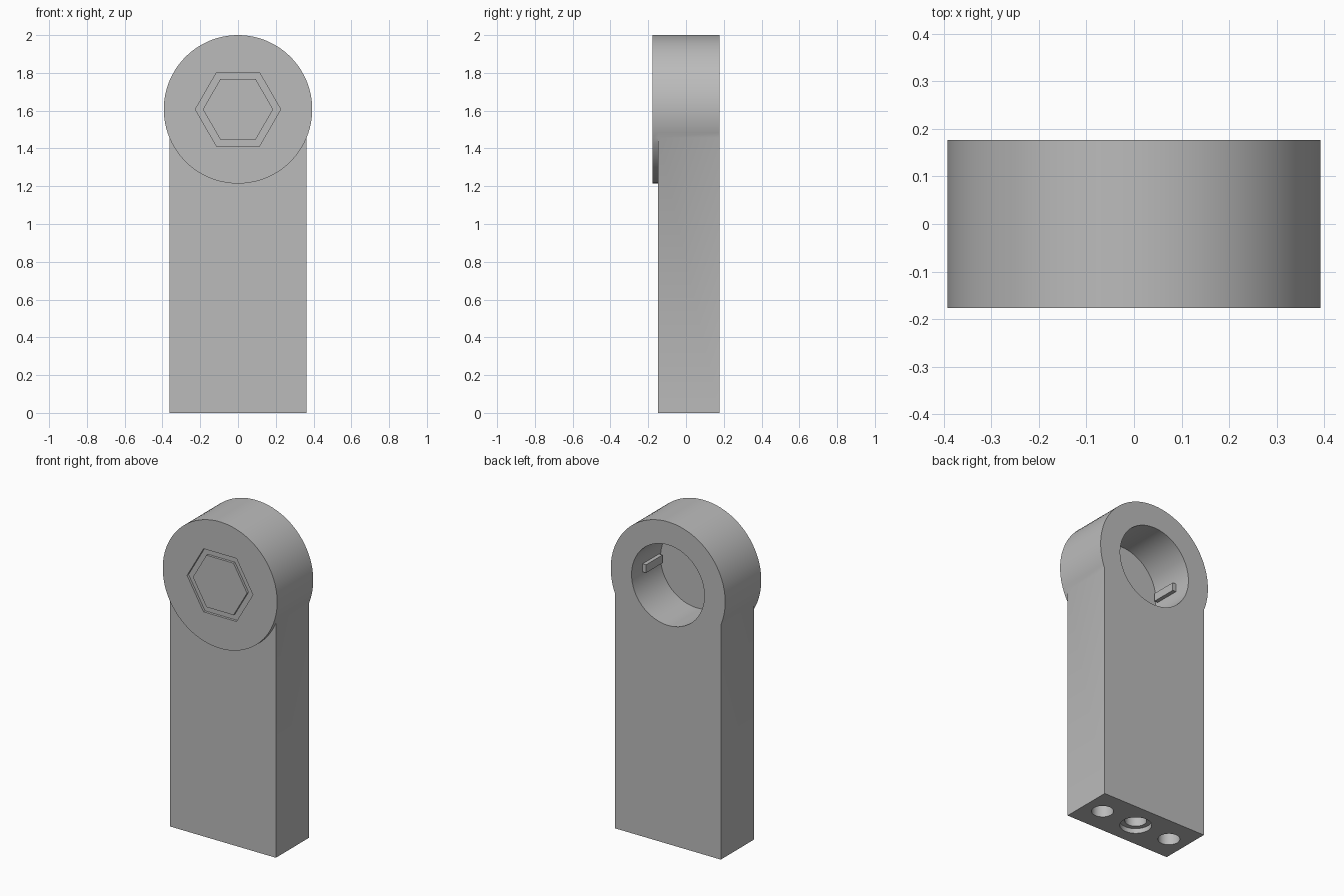
import bpy, bmesh, math
from mathutils import Matrix

if "Cube" in bpy.data.objects:
    bpy.data.objects.remove(bpy.data.objects["Cube"])

R, CZ = 0.393, 1.607           # head radius and centre height
HW = 0.363                     # shank half width
YF, YM, YB = -0.177, -0.147, 0.177

grey = bpy.data.materials.new("grey plastic")
grey.diffuse_color = (0.5, 0.5, 0.5, 1)
grey.use_nodes = True
grey.node_tree.nodes["Principled BSDF"].inputs["Base Color"].default_value = grey.diffuse_color


def finish(bm, name):
    bmesh.ops.recalc_face_normals(bm, faces=bm.faces[:])
    me = bpy.data.meshes.new(name)
    bm.to_mesh(me)
    bm.free()
    me.materials.append(grey)
    ob = bpy.data.objects.new(name, me)
    bpy.context.collection.objects.link(ob)
    return ob


def lathe(bm, profile, n, mat, ring=False):
    """Turn (radius, height) points about z; ring closes the profile on itself."""
    rows = [[bm.verts.new(mat @ Matrix.Rotation(2 * math.pi * i / n, 4, 'Z')
                          @ Matrix.Translation((r, 0, h)).translation)
             for i in range(n)] for r, h in profile]
    pairs = list(zip(rows, rows[1:]))
    if ring:
        pairs.append((rows[-1], rows[0]))
    else:
        bm.faces.new(rows[0])
        bm.faces.new(rows[-1])
    for a, b in pairs:
        for i in range(n):
            j = (i + 1) % n
            bm.faces.new((a[i], a[j], b[j], b[i]))


# Head and shank as one solid
bm = bmesh.new()
a0 = -math.acos(HW / R)
NU, NL = 54, 32
up = [a0 + (math.pi - 2 * a0) * i / NU for i in range(NU + 1)]
low = [math.pi - a0 + (math.pi + 2 * a0) * i / NL for i in range(1, NL)]


def arc(angles, y):
    return [bm.verts.new((R * math.cos(a), y, CZ + R * math.sin(a))) for a in angles]


front, mid, back = arc(up + low, YF), arc(up + low, YM), arc(up, YB)
n = len(front)
rf, lf = bm.verts.new((HW, YM, 0)), bm.verts.new((-HW, YM, 0))
rb, lb = bm.verts.new((HW, YB, 0)), bm.verts.new((-HW, YB, 0))
bm.faces.new(front)
for i in range(n):
    j = (i + 1) % n
    bm.faces.new((front[i], front[j], mid[j], mid[i]))
for i in range(NU):
    bm.faces.new((mid[i], mid[i + 1], back[i + 1], back[i]))
bm.faces.new(mid[NU:] + [mid[0], rf, lf])
bm.faces.new(back + [lb, rb])
bm.faces.new((mid[0], back[0], rb, rf))
bm.faces.new((mid[NU], back[NU], lb, lf))
bm.faces.new((rf, lf, lb, rb))
body = finish(bm, "arm_body")

# Cutter: back socket, hexagonal front groove, holes in the bottom
bm = bmesh.new()
axis = Matrix.Translation((0, 0, CZ)) @ Matrix.Rotation(math.pi / 2, 4, 'X')  # local z -> -y
lathe(bm, [(0.25, -0.3), (0.25, 0.107)], 64, axis)
lathe(bm, [(0.226, 0.162), (0.186, 0.162), (0.186, 0.25), (0.226, 0.25)], 6, axis, True)
yc = (YM + YB) / 2
for s in (-1, 1):
    lathe(bm, [(0.062, -0.1), (0.062, 0.25)], 32, Matrix.Translation((s * 0.243, yc, 0)))
lathe(bm, [(0.09, -0.1), (0.09, 0.03), (0.062, 0.03), (0.062, 0.25)], 32,
      Matrix.Translation((0, yc, 0)))
cutter = finish(bm, "cutter")
cutter.hide_render = True

mod = body.modifiers.new("cut", 'BOOLEAN')
mod.operation = 'DIFFERENCE'
mod.solver = 'EXACT'
mod.object = cutter
bpy.context.view_layer.objects.active = body
body.select_set(True)
bpy.ops.object.modifier_apply(modifier="cut")
bpy.data.objects.remove(cutter)
bpy.ops.object.select_all(action='DESELECT')
body.select_set(True)
bpy.context.view_layer.objects.active = body
bpy.ops.object.shade_smooth_by_angle(angle=math.radians(30))

# Small locking ribs on both sides of the socket
for s, side in ((-1, "left"), (1, "right")):
    bm = bmesh.new()
    bmesh.ops.create_cube(bm, size=1, matrix=Matrix.Translation((s * 0.243, -0.01, CZ))
                          @ Matrix.Diagonal((0.036, 0.16, 0.05, 1)))
    finish(bm, side + "_socket_rib")
